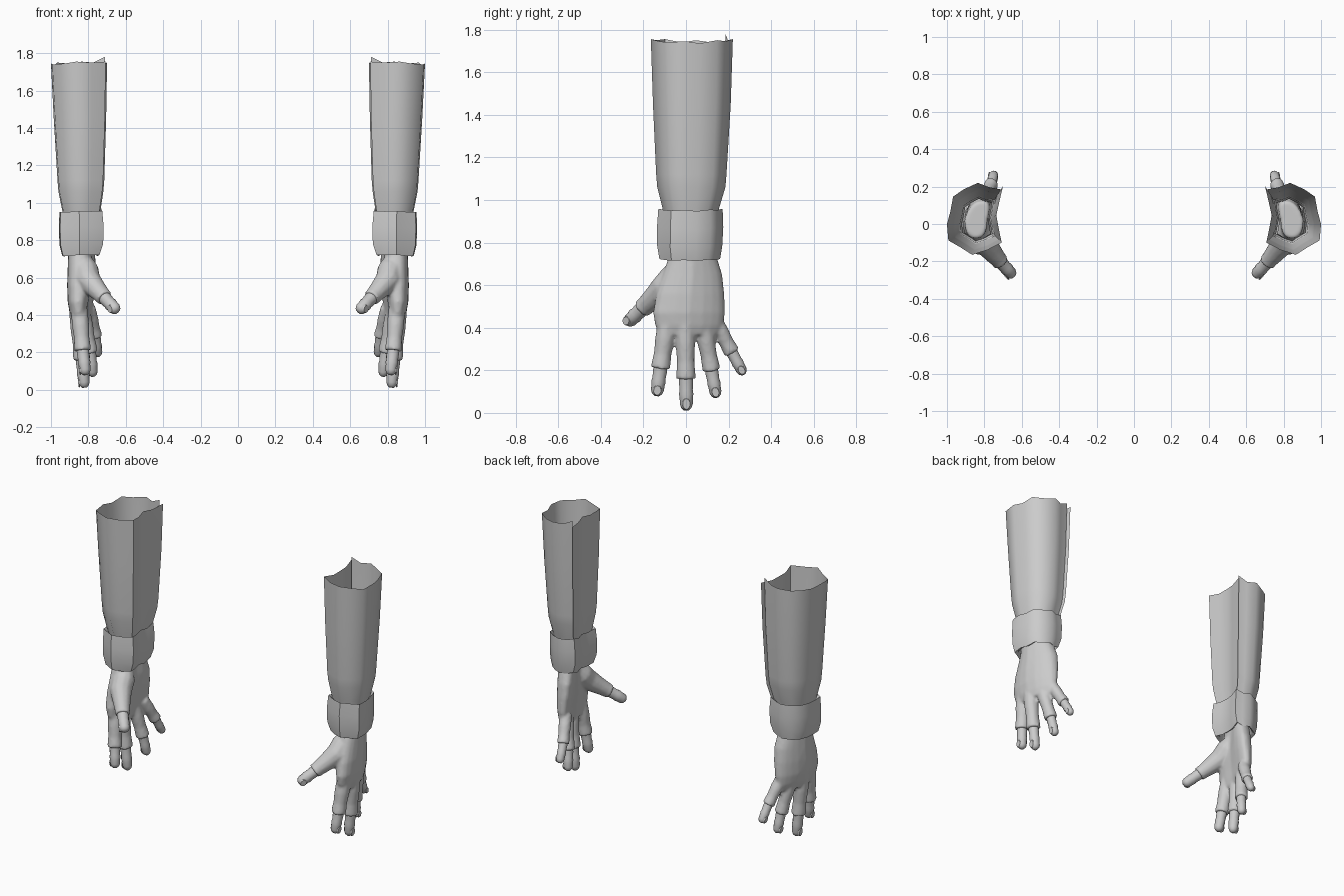
import bpy, bmesh, math
from mathutils import Vector

cube = bpy.data.objects.get("Cube")
if cube:
    bpy.data.objects.remove(cube)

grey = bpy.data.materials.new("plain grey")
grey.use_nodes = True
grey.diffuse_color = (0.6, 0.6, 0.6, 1)
grey.node_tree.nodes["Principled BSDF"].inputs["Base Color"].default_value = (0.6, 0.6, 0.6, 1)


def loft(bm, rings, closed=True, caps=True):
    """Skin a list of equal-length point rings."""
    rows = [[bm.verts.new(p) for p in ring] for ring in rings]
    n = len(rows[0])
    for a, b in zip(rows, rows[1:]):
        for i in range(n if closed else n - 1):
            j = (i + 1) % n
            bm.faces.new((a[i], a[j], b[j], b[i]))
    if caps:
        bm.faces.new(rows[0][::-1])
        bm.faces.new(rows[-1])
    return rows


def tube(bm, stations, sides=12):
    """Round tube through (point, radius) stations, with domed ends left to the radii."""
    pts = [Vector(p) for p, r in stations]
    rings = []
    for k, (p, r) in enumerate(stations):
        d = (pts[min(k + 1, len(pts) - 1)] - pts[max(k - 1, 0)]).normalized()
        u = (Vector((1, 0, 0)) - d * d.x).normalized()
        v = d.cross(u)
        rings.append([pts[k] + r * (u * math.cos(t) + v * math.sin(t))
                      for t in (math.tau * i / sides for i in range(sides))])
    loft(bm, rings)


def finish(name, bm, side, angle=50):
    """Turn the mesh into an object on the left (+1) or right (-1) side."""
    for v in bm.verts:
        v.co.x *= side
    bmesh.ops.recalc_face_normals(bm, faces=bm.faces)
    me = bpy.data.meshes.new(name)
    bm.to_mesh(me)
    bm.free()
    me.materials.append(grey)
    ob = bpy.data.objects.new(name, me)
    bpy.context.collection.objects.link(ob)
    bpy.ops.object.select_all(action="DESELECT")
    ob.select_set(True)
    bpy.context.view_layer.objects.active = ob
    bpy.ops.object.shade_smooth_by_angle(angle=math.radians(angle))
    return ob


# Sleeve outline in unit box, starting and ending at the inner rear seam
OUTLINE = [(-0.92, 0.82), (-0.5, 0.88), (-0.1, 1), (0.4, 0.82), (0.78, 0.62), (0.88, 0.2),
           (1, -0.15), (0.95, -0.6), (0.5, -0.8), (0.1, -1), (-0.45, -0.86), (-0.95, -0.66),
           (-0.84, -0.25), (-0.76, 0.1), (-0.86, 0.45), (-1, 0.92)]
JAG = [0.03, 0.0, 0.005, -0.005, 0.0, -0.015, -0.005, -0.01, -0.005, 0.005, 0.0, 0.005,
       -0.01, 0.0, -0.01, 0.0]


def section(x0, x1, y0, y1, z, jag=0.0, pts=OUTLINE):
    cx, cy, rx, ry = (x0 + x1) / 2, (y0 + y1) / 2, (x1 - x0) / 2, (y1 - y0) / 2
    return [(cx + rx * a, cy + ry * b, z + jag * JAG[i]) for i, (a, b) in enumerate(pts)]


def build_sleeve(side):
    bm = bmesh.new()
    loft(bm, [section(0.70, 1.0, -0.165, 0.22, 1.75, 1),
              section(0.705, 0.985, -0.155, 0.21, 1.45),
              section(0.715, 0.965, -0.14, 0.19, 1.12),
              section(0.72, 0.96, -0.135, 0.185, 1.06),
              section(0.735, 0.94, -0.11, 0.155, 0.96),
              section(0.745, 0.93, -0.10, 0.145, 0.90)], closed=False, caps=False)
    return finish("sleeve", bm, side, 60)


def build_cuff(side):
    bm = bmesh.new()
    pts = OUTLINE[:-1]
    spec = [(0.755, 0.92, -0.09, 0.135, 0.80), (0.745, 0.93, -0.10, 0.145, 0.93),
            (0.72, 0.955, -0.13, 0.172, 0.955), (0.712, 0.957, -0.136, 0.175, 0.87),
            (0.715, 0.955, -0.135, 0.17, 0.78), (0.735, 0.94, -0.125, 0.16, 0.72),
            (0.755, 0.92, -0.105, 0.145, 0.73), (0.765, 0.91, -0.09, 0.135, 0.79)]
    loft(bm, [section(*s, jag=0.5, pts=pts) for s in spec], caps=False)
    return finish("cuff", bm, side)


def palm_ring(z, x, rx, y0, y1, sides=20):
    """Flattened oval that curls towards the little finger."""
    ring = []
    for i in range(sides):
        t = math.tau * i / sides
        c, s = math.cos(t), math.sin(t)
        y = (y0 + y1) / 2 + (y1 - y0) / 2 * math.copysign(abs(s) ** 0.8, s)
        ring.append((x + rx * math.copysign(abs(c) ** 0.8, c) - 0.35 * max(0, y - 0.03), y, z))
    return ring


# Each finger: knuckle, glove edge, tip, glove radius
FINGERS = {
    "index_finger": ((0.85, -0.085, 0.44), (0.83, -0.12, 0.21), (0.815, -0.138, 0.08), 0.043),
    "middle_finger": ((0.86, -0.005, 0.44), (0.835, 0.0, 0.16), (0.82, 0.002, 0.012), 0.043),
    "ring_finger": ((0.835, 0.075, 0.44), (0.79, 0.12, 0.20), (0.775, 0.143, 0.072), 0.04),
    "little_finger": ((0.80, 0.13, 0.44), (0.762, 0.215, 0.285), (0.748, 0.272, 0.18), 0.036),
    "thumb": ((0.80, -0.10, 0.585), (0.712, -0.205, 0.49), (0.645, -0.278, 0.42), 0.046),
}


def build_glove(side):
    bm = bmesh.new()
    loft(bm, [palm_ring(0.80, 0.845, 0.06, -0.075, 0.12),
              palm_ring(0.72, 0.845, 0.064, -0.085, 0.148),
              palm_ring(0.65, 0.845, 0.066, -0.11, 0.17),
              palm_ring(0.56, 0.85, 0.064, -0.14, 0.18),
              palm_ring(0.47, 0.855, 0.056, -0.155, 0.182),
              palm_ring(0.41, 0.852, 0.048, -0.145, 0.176),
              palm_ring(0.365, 0.848, 0.036, -0.125, 0.155)])
    for name, (a, b, tip, r) in FINGERS.items():
        a, b = Vector(a), Vector(b)
        stations = [(a, r * 1.05), (a.lerp(b, 0.4), r * 1.08), (a.lerp(b, 0.7), r * 0.97),
                    (a.lerp(b, 0.9), r * 1.05), (b, r * 1.08)]
        if name == "thumb":
            # Fleshy base of the thumb runs back into the wrist
            stations = [((0.835, 0.0, 0.70), 0.05), ((0.815, -0.05, 0.64), 0.07),
                        (a, 0.068), (a.lerp(b, 0.5), 0.054), (a.lerp(b, 0.85), r), (b, r)]
        tube(bm, stations)
    ob = finish("glove", bm, side)
    # Blend the overlapping volumes into one skin
    remesh = ob.modifiers.new("blend", "REMESH")
    remesh.mode = "VOXEL"
    remesh.voxel_size = 0.009
    remesh.use_smooth_shade = True
    smooth = ob.modifiers.new("soften", "SMOOTH")
    smooth.factor = 0.5
    smooth.iterations = 4
    return ob


def build_fingertip(name, side):
    a, b, tip, r = FINGERS[name]
    a, b, tip = Vector(a), Vector(b), Vector(tip)
    r *= 0.8
    bm = bmesh.new()
    profile = [(-0.25, 0.9), (0.1, 0.96), (0.35, 0.9), (0.48, 0.98), (0.6, 0.9),
               (0.8, 0.88), (0.92, 0.7), (1.0, 0.35)]
    tube(bm, [(b.lerp(tip, t), r * k) for t, k in profile])
    # Nail plate on the back of the hand side
    d = (tip - b).normalized()
    out = (Vector((1, -0.6 if name == "thumb" else 0, 0)))
    out = (out - d * out.dot(d)).normalized()
    wide = d.cross(out)
    mid = b.lerp(tip, 0.78) + out * r * 0.84
    length = (tip - b).length * 0.2
    nail = [[mid + d * length * math.cos(t) * s + wide * r * 0.6 * math.sin(t) * s + out * h
             for t in (math.tau * i / 10 for i in range(10))]
            for s, h in ((1, -0.004), (0.85, 0.003))]
    loft(bm, nail)
    return finish(name, bm, side)


for side in (1, -1):
    prefix = "left_" if side > 0 else "right_"
    parts = [build_sleeve(side), build_cuff(side), build_glove(side)]
    parts += [build_fingertip(name, side) for name in FINGERS]
    for ob in parts:
        ob.name = prefix + ob.name.split(".")[0]
